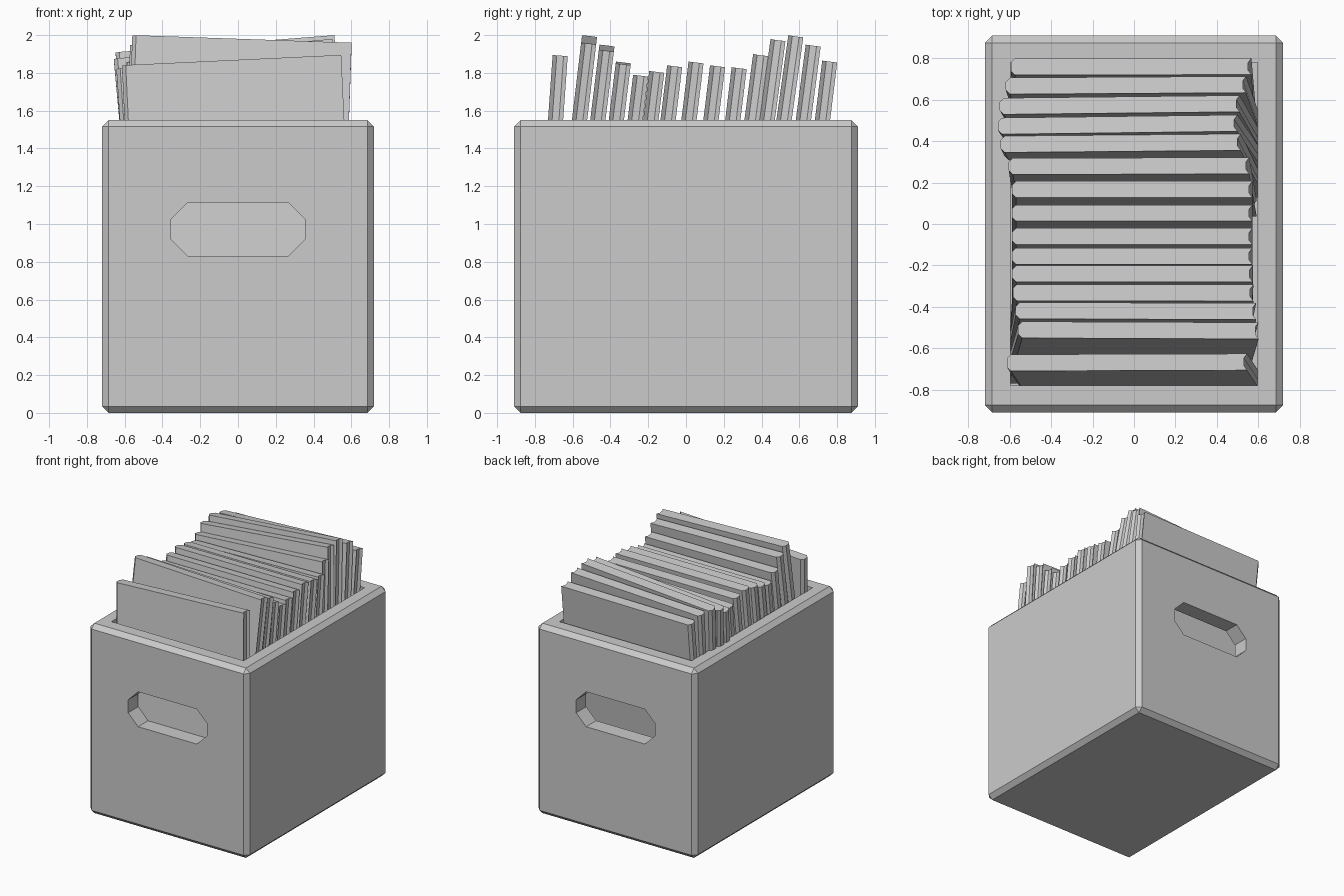
import bpy, bmesh
from math import radians, sin
from mathutils import Matrix, Vector

if "Cube" in bpy.data.objects:
    bpy.data.objects.remove(bpy.data.objects["Cube"])

W, D, H = 1.44, 1.82, 1.55      # crate outer size
IN_X, IN_Y, FLOOR = 0.597, 0.78, 0.12


def make_object(name, bm):
    bmesh.ops.recalc_face_normals(bm, faces=bm.faces[:])
    mesh = bpy.data.meshes.new(name)
    bm.to_mesh(mesh)
    bm.free()
    obj = bpy.data.objects.new(name, mesh)
    bpy.context.collection.objects.link(obj)
    return obj


def box(name, size, center, bevel=0):
    bm = bmesh.new()
    bmesh.ops.create_cube(bm, size=1, matrix=Matrix.Translation(center) @ Matrix.Diagonal((*size, 1)))
    if bevel:
        bmesh.ops.bevel(bm, geom=bm.edges[:], offset=bevel, segments=1, affect='EDGES')
    return make_object(name, bm)


def prism(name, points, direction):
    bm = bmesh.new()
    face = bm.faces.new([bm.verts.new(p) for p in points])
    ext = bmesh.ops.extrude_face_region(bm, geom=[face], use_keep_orig=True)
    moved = [v for v in ext["geom"] if isinstance(v, bmesh.types.BMVert)]
    bmesh.ops.translate(bm, verts=moved, vec=direction)
    return make_object(name, bm)


# Crate with chamfered outer edges
crate = box("crate", (W, D, H), (0, 0, H / 2), 0.035)

# Cutters: the cavity and an octagonal hand hole through both end walls
cavity = box("cavity_cutter", (IN_X * 2, IN_Y * 2, 2), (0, 0, FLOOR + 1))
hx, z0, z1, c = 0.355, 0.83, 1.115, 0.09
octagon = [(-hx + c, z0), (hx - c, z0), (hx, z0 + c), (hx, z1 - c),
           (hx - c, z1), (-hx + c, z1), (-hx, z1 - c), (-hx, z0 + c)]
hand_hole = prism("hand_hole_cutter", [(x, -1.2, z) for x, z in octagon], (0, 2.4, 0))
for cutter in (cavity, hand_hole):
    mod = crate.modifiers.new(cutter.name, 'BOOLEAN')
    mod.operation, mod.solver, mod.object = 'DIFFERENCE', 'EXACT', cutter
bpy.context.view_layer.objects.active = crate
for mod in list(crate.modifiers):
    bpy.ops.object.modifier_apply(modifier=mod.name)
for cutter in (cavity, hand_hole):
    bpy.data.objects.remove(cutter)

# Book section: rounded spine on the left, hollow page edge on the right
T = 0.04
section = [(-0.56, -T), (0.582, -T), (0.566, -0.018), (0.566, 0.018),
           (0.582, T), (-0.56, T), (-0.58, 0.02), (-0.58, -0.02)]

# Books, back to front: top centre y, top centre x, highest z, roll, lean
books = [
    (0.76, -0.015, 1.865, 0.6, 7), (0.67, -0.04, 1.95, 2.6, 7.5),
    (0.575, -0.07, 2.0, 4.5, 8), (0.48, -0.08, 1.98, 5.2, 7.7),
    (0.39, -0.065, 1.90, 3.8, 7.5), (0.28, -0.025, 1.83, 1.2, 7),
    (0.167, -0.01, 1.84, 0, 7), (0.053, -0.01, 1.86, 0, 7),
    (-0.06, -0.01, 1.84, 0, 7), (-0.155, -0.01, 1.81, 0, 7),
    (-0.24, -0.008, 1.79, 0, 7), (-0.332, -0.005, 1.86, -0.5, 7),
    (-0.42, 0.008, 1.95, -1.4, 7), (-0.513, 0.02, 2.0, -2, 6.8),
    (-0.668, -0.035, 1.895, 2.7, 4.1),
]
for i, (y, x, top, roll, lean) in enumerate(books):
    zc = top - 0.58 * abs(sin(radians(roll))) - T * sin(radians(lean))
    book = prism(f"book_{i + 1}", [(px, py, 0) for px, py in section], Vector((0, 0, FLOOR - zc)))
    book.matrix_world = (Matrix.Translation((x, y, zc))
                         @ Matrix.Rotation(radians(-lean), 4, 'X')
                         @ Matrix.Rotation(radians(-roll), 4, 'Y'))
